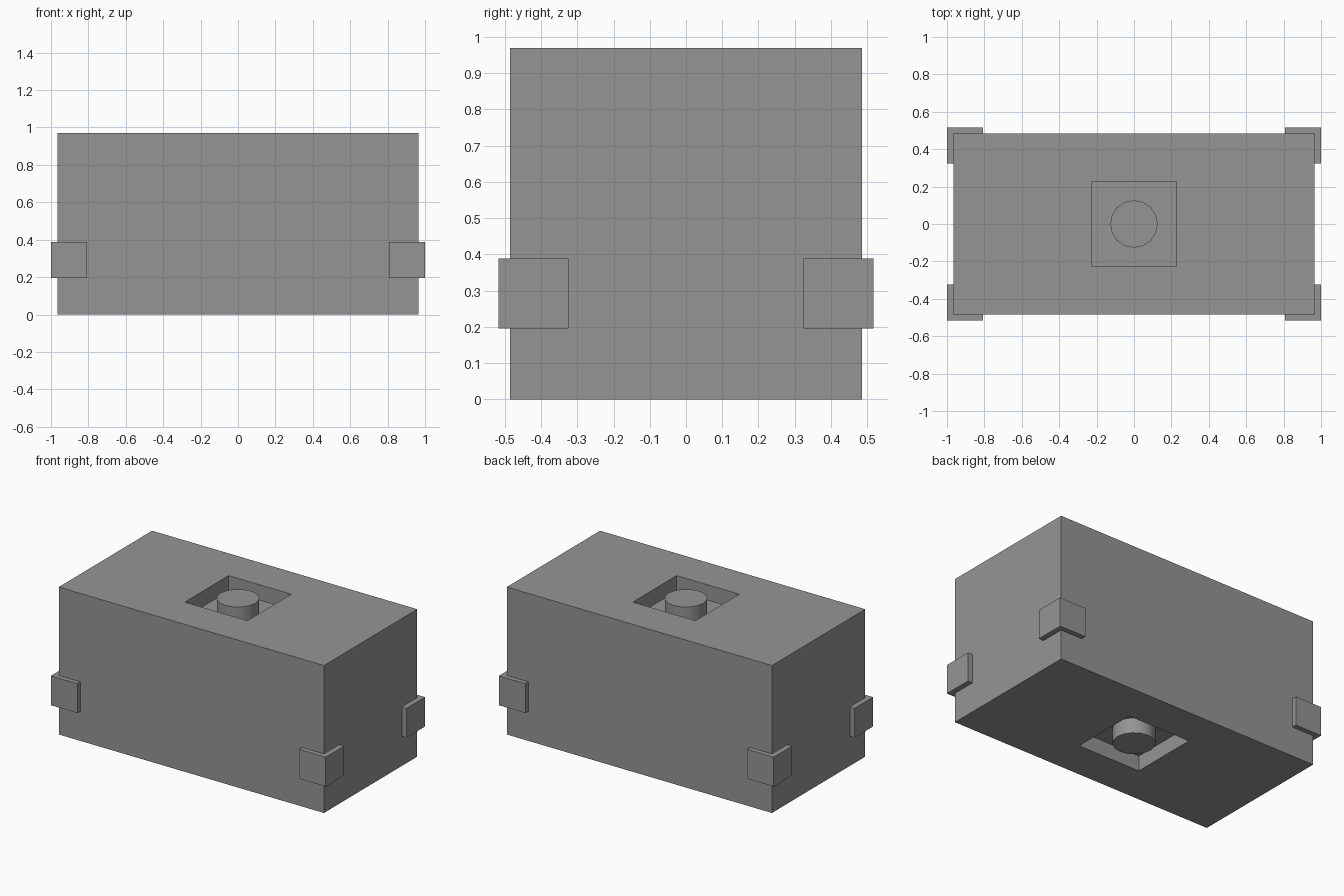
import bpy, bmesh, math

if "Cube" in bpy.data.objects:
    bpy.data.objects.remove(bpy.data.objects["Cube"])

# Overall dimensions
HX, HY, H = 0.965, 0.485, 0.97
POCKET, DEPTH, PEG_R = 0.228, 0.1, 0.127

grey = bpy.data.materials.new("mid grey")
grey.diffuse_color = (0.3, 0.3, 0.3, 1)
grey.use_nodes = True
grey.node_tree.nodes["Principled BSDF"].inputs["Base Color"].default_value = grey.diffuse_color


def finish(name, bm):
    bmesh.ops.recalc_face_normals(bm, faces=bm.faces)
    mesh = bpy.data.meshes.new(name)
    bm.to_mesh(mesh)
    bm.free()
    mesh.materials.append(grey)
    obj = bpy.data.objects.new(name, mesh)
    bpy.context.collection.objects.link(obj)
    return obj


def ring(bm, hx, hy, z):
    return [bm.verts.new((sx * hx, sy * hy, z))
            for sx, sy in ((-1, -1), (1, -1), (1, 1), (-1, 1))]


# Body: one skin of nested rings, with a square pocket in the top and bottom
bm = bmesh.new()
rings = [ring(bm, POCKET, POCKET, DEPTH),
         ring(bm, POCKET, POCKET, 0),
         ring(bm, HX, HY, 0),
         ring(bm, HX, HY, H),
         ring(bm, POCKET, POCKET, H),
         ring(bm, POCKET, POCKET, H - DEPTH)]
for a, b in zip(rings, rings[1:]):
    for i in range(4):
        j = (i + 1) % 4
        bm.faces.new((a[i], a[j], b[j], b[i]))
bm.faces.new(rings[0])
bm.faces.new(rings[-1])
finish("body", bm)

# Round pegs standing in the pockets, flush with the outer faces
for name, z in (("bottom_peg", DEPTH / 2), ("top_peg", H - DEPTH / 2)):
    bm = bmesh.new()
    bmesh.ops.create_cone(bm, cap_ends=True, segments=16, radius1=PEG_R,
                          radius2=PEG_R, depth=DEPTH)
    bmesh.ops.translate(bm, verts=bm.verts, vec=(0, 0, z))
    for f in bm.faces:
        f.smooth = len(f.verts) == 4
    for e in bm.edges:
        e.smooth = e.calc_face_angle(0) < math.radians(40)
    finish(name, bm)

# Corner blocks wrapping the four upright edges
SIZE = 0.193
for sx, side in ((-1, "left"), (1, "right")):
    for sy, end in ((-1, "front"), (1, "back")):
        bm = bmesh.new()
        bmesh.ops.create_cube(bm, size=SIZE)
        bmesh.ops.translate(bm, verts=bm.verts,
                            vec=(sx * (1 - SIZE / 2), sy * (0.517 - SIZE / 2), 0.292))
        finish(f"{end}_{side}_corner_block", bm)
